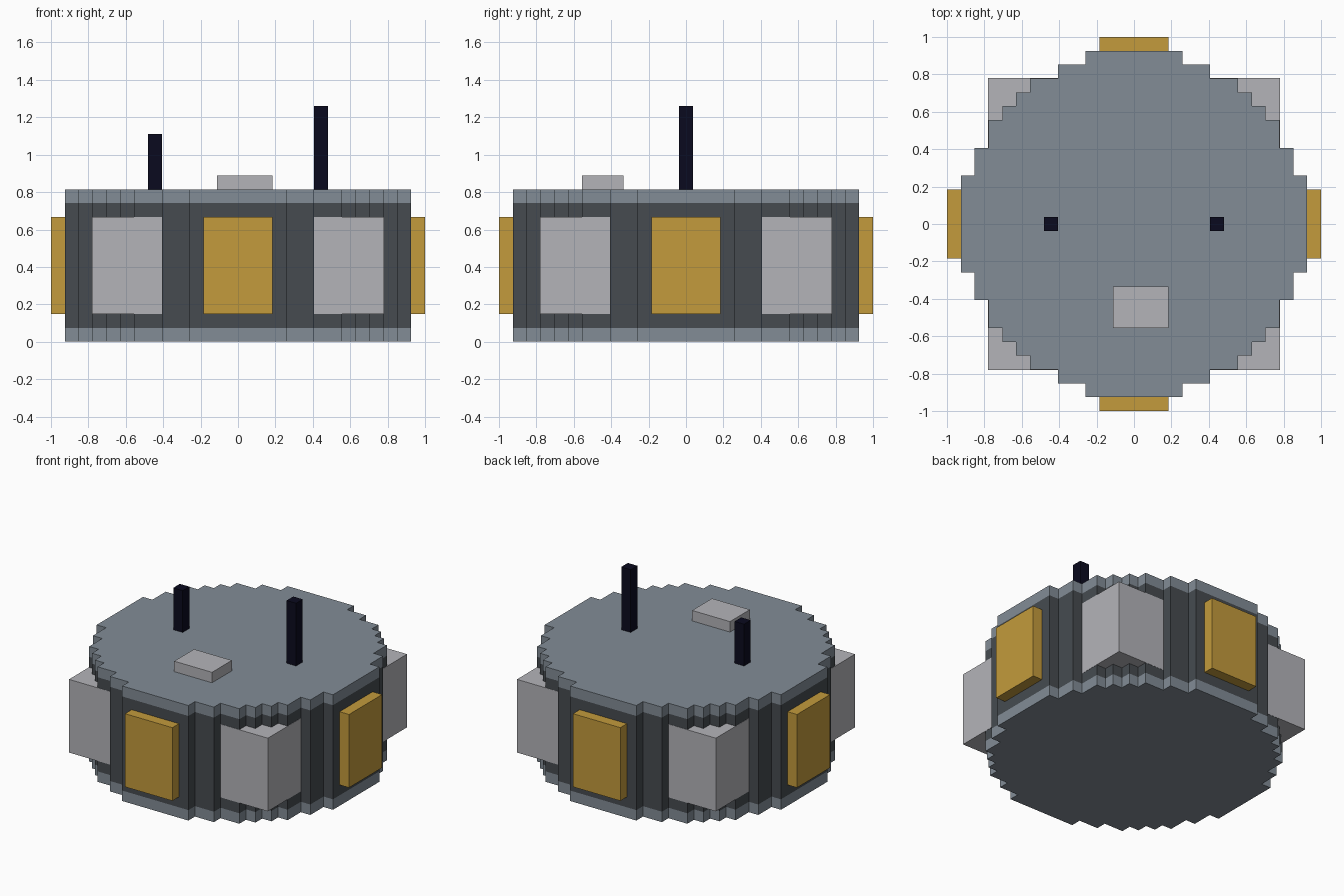
import bpy
import bmesh
from math import floor, sqrt

cube = bpy.data.objects.get("Cube")
if cube:
    bpy.data.objects.remove(cube, do_unlink=True)

U = 2 / 27          # side of one block unit
PROUD = 0.02        # keeps flush pods just in front of the wall (in units)


def linear(c):
    c /= 255
    return c / 12.92 if c <= 0.04045 else ((c + 0.055) / 1.055) ** 2.4


def material(name, *rgb):
    colour = (*[linear(c) for c in rgb], 1)
    m = bpy.data.materials.new(name)
    m.use_nodes = True
    m.diffuse_color = colour
    m.node_tree.nodes["Principled BSDF"].inputs["Base Color"].default_value = colour
    return m


slate = material("slate grey", 130, 140, 150)
charcoal = material("charcoal", 70, 75, 80)
silver = material("light grey", 180, 180, 185)
gold = material("gold", 195, 155, 60)
navy = material("near black navy", 10, 10, 30)


def prism(name, outline, z0, z1, mat):
    """Extrude a flat outline, given in block units, from z0 to z1."""
    bm = bmesh.new()
    base = bm.faces.new([bm.verts.new((x * U, y * U, z0 * U)) for x, y in outline])
    top = bmesh.ops.extrude_face_region(bm, geom=[base], use_keep_orig=True)["geom"]
    moved = [v for v in top if isinstance(v, bmesh.types.BMVert)]
    bmesh.ops.translate(bm, verts=moved, vec=(0, 0, (z1 - z0) * U))
    bmesh.ops.recalc_face_normals(bm, faces=bm.faces)
    mesh = bpy.data.meshes.new(name)
    bm.to_mesh(mesh)
    bm.free()
    mesh.materials.append(mat)
    obj = bpy.data.objects.new(name, mesh)
    bpy.context.collection.objects.link(obj)
    return obj


def box(name, x0, x1, y0, y1, z0, z1, mat):
    return prism(name, [(x0, y0), (x1, y0), (x1, y1), (x0, y1)], z0, z1, mat)


def stepped_disc(radius):
    """Outline of a disc made of square blocks."""
    right = []
    n = floor(radius)
    for row in range(-n, n + 1):
        half = floor(sqrt(radius ** 2 - row ** 2)) + 0.5
        if right and right[-1][0] == half:
            right[-1] = (half, row + 0.5)
        else:
            right += [(half, row - 0.5), (half, row + 0.5)]
    return right + [(-x, y) for x, y in reversed(right)]


# Stepped drum: dark wall between two pale rims
disc = stepped_disc(12.4)
prism("bottom_rim", disc, 0, 1, slate)
prism("drum_wall", disc, 1, 10, charcoal)
prism("top_rim", disc, 10, 11, slate)

# Gold panels on the four sides
box("front_panel", -2.5, 2.5, -13.5, -12.5, 2, 9, gold)
box("back_panel", -2.5, 2.5, 12.5, 13.5, 2, 9, gold)
box("left_panel", 12.5, 13.5, -2.5, 2.5, 2, 9, gold)
box("right_panel", -13.5, -12.5, -2.5, 2.5, 2, 9, gold)

# Square pods on the four diagonals
for sx, side in ((1, "left"), (-1, "right")):
    for sy, end in ((-1, "front"), (1, "back")):
        outer = 10.5 + PROUD
        box(f"{end}_{side}_pod", sx * 5.5, sx * outer, sy * 5.5, sy * outer, 2, 9, silver)

# Antennas and hatch on the roof
box("left_antenna", 5.5, 6.5, -0.5, 0.5, 11, 17, navy)
box("right_antenna", -6.5, -5.5, -0.5, 0.5, 11, 15, navy)
box("roof_hatch", -1.5, 2.5, -7.5, -4.5, 11, 12, silver)
